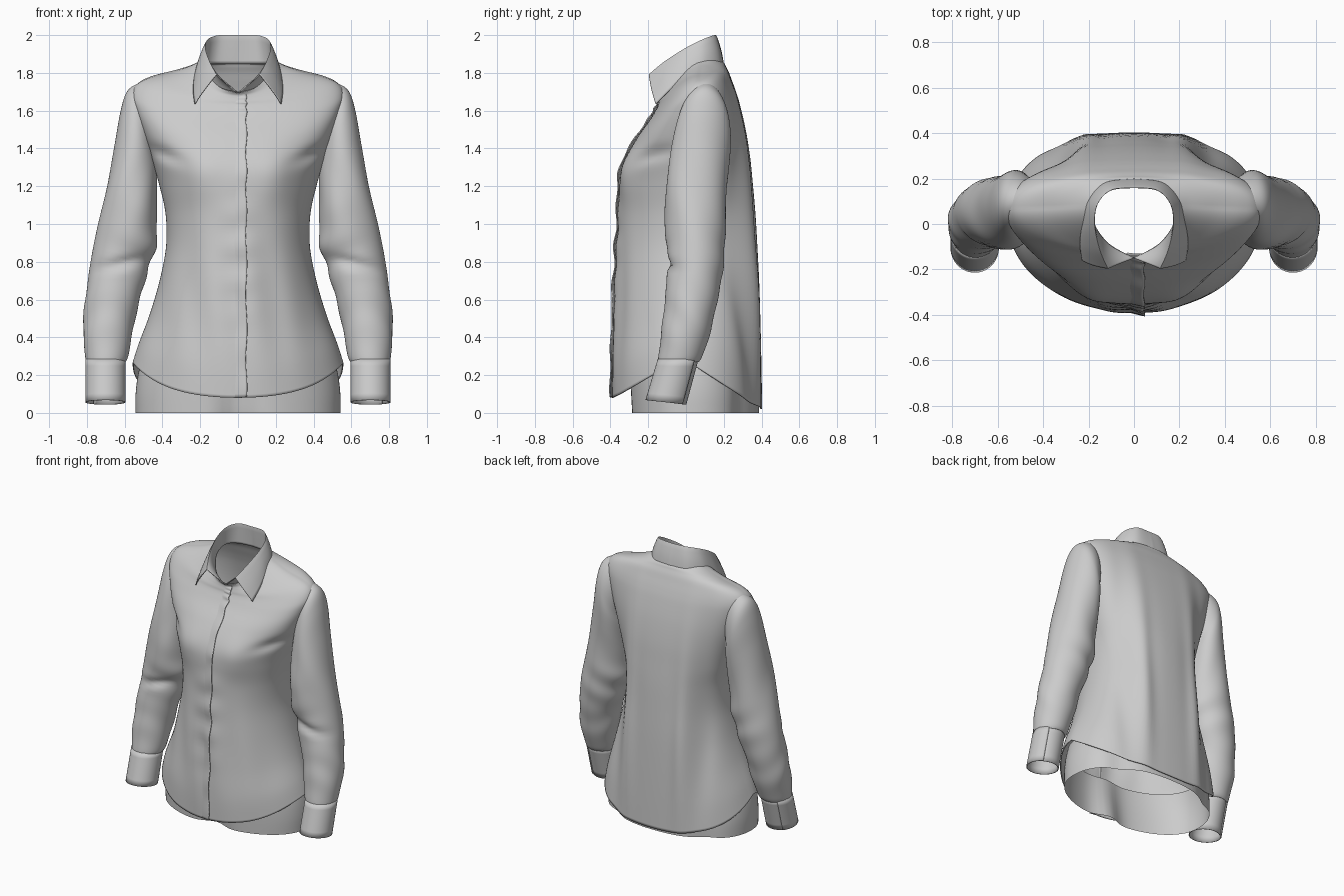
import bpy, math
from math import sin, cos, pi, exp

if "Cube" in bpy.data.objects:
    bpy.data.objects.remove(bpy.data.objects["Cube"])


def spline(rows, t):
    """Catmull-Rom interpolation through rows of numbers, t in 0..1."""
    n = len(rows) - 1
    i = min(int(t * n), n - 1)
    f = t * n - i
    a, b, c, d = (rows[max(0, min(n, i + j))] for j in (-1, 0, 1, 2))
    return [0.5 * (2 * q + (r - p) * f + (2 * p - 5 * q + 4 * r - s) * f * f
                   + (3 * q - p - 3 * r + s) * f ** 3)
            for p, q, r, s in zip(a, b, c, d)]


def gauss(v, w):
    return exp(-(v / w) ** 2)


def sheet(name, point, nu, nv, closed=True, thick=0.006, mirror=False):
    """Grid surface from point(u, v); u runs around, v runs along."""
    cols = nu if closed else nu + 1
    verts = [point(i / nu, j / nv) for j in range(nv + 1) for i in range(cols)]
    faces = []
    for j in range(nv):
        for i in range(nu):
            k = (i + 1) % cols
            faces.append((j * cols + i, j * cols + k,
                          (j + 1) * cols + k, (j + 1) * cols + i))
    me = bpy.data.meshes.new(name)
    me.from_pydata(verts, [], faces)
    ob = bpy.data.objects.new(name, me)
    bpy.context.collection.objects.link(ob)
    if mirror:
        ob.modifiers.new("mirror", 'MIRROR')
    if thick:
        s = ob.modifiers.new("thickness", 'SOLIDIFY')
        s.thickness, s.offset = thick, 0
    bpy.ops.object.select_all(action='DESELECT')
    bpy.context.view_layer.objects.active = ob
    ob.select_set(True)
    bpy.ops.object.shade_smooth_by_angle(angle=math.radians(50))
    return ob


# torso sections: half width, side y, side z, front y, front z, back y, back z
TORSO = [
    (.555, .02, .265, -.388, .08, .40, .02),
    (.525, .02, .36, -.39, .25, .397, .22),
    (.465, .03, .52, -.382, .45, .392, .45),
    (.412, .03, .70, -.372, .68, .385, .68),
    (.378, .03, .88, -.362, .88, .375, .88),
    (.38, .03, 1.05, -.355, 1.05, .365, 1.05),
    (.412, .04, 1.20, -.35, 1.20, .352, 1.20),
    (.45, .05, 1.33, -.33, 1.32, .337, 1.35),
    (.50, .06, 1.48, -.26, 1.45, .313, 1.50),
    (.545, .07, 1.61, -.19, 1.55, .283, 1.63),
    (.56, .07, 1.68, -.16, 1.60, .262, 1.70),
    (.535, .07, 1.735, -.145, 1.63, .24, 1.76),
    (.47, .07, 1.77, -.14, 1.65, .225, 1.80),
    (.35, .075, 1.80, -.135, 1.67, .21, 1.83),
    (.25, .08, 1.835, -.135, 1.685, .20, 1.85),
    (.19, .08, 1.865, -.145, 1.70, .18, 1.87)]


def front_power(v):
    """Flatter, boxier front across the upper chest."""
    return 1 - .22 * gauss(v - .58, .12)


def torso_at(a, v):
    hw, ys, zs, yf, zf, yb, zb = spline(TORSO, v)
    c, s = cos(a), sin(a)
    p = front_power(v) if s < 0 else .85
    x = hw * math.copysign(abs(c) ** p, c)
    w = abs(s) ** p
    if s < 0:
        y = ys + (yf - ys) * w
        z = zs + (zf - zs) * w * w * (2 - w)
        # bust, button-line puckers, waist drape and armpit folds
        y -= .022 * gauss(abs(x) - .2, .1) * gauss(z - 1.26, .13)
        y += .005 * sin(z * 34) * gauss(x, .09) * gauss(z - .85, .35)
        y += .006 * sin(x * 30 + z * 4) * gauss(z - .6, .35) * w
        d = z - 1.38 + .35 * (.42 - abs(x))
        y += .03 * gauss(d, .035) * gauss(abs(x) - .40, .09)
    else:
        y, z = ys + (yb - ys) * w, zs + (zb - zs) * w
        # hanging back panel with hollows either side
        k = gauss(z - .75, .65)
        y += (.03 * gauss(abs(x) - .22, .06)
              - .03 * gauss(abs(x) - .34, .06) * w) * k
    return x, y, z


sheet("shirt_body", lambda u, v: torso_at(2 * pi * u, v), 120, 100)


# button placket: flush on one side, raised wavy edge on the other
def placket(u, v):
    v = .002 + .99 * v
    hw = spline(TORSO, v)[0]
    e = min(1, (1 - v) * 4)
    x = -.03 + .075 * u + .004 * sin(v * 60) * u * e
    c = math.copysign(abs(x / hw) ** (1 / front_power(v)), x)
    px, py, pz = torso_at(-math.acos(c), v)
    return px, py + .004 - (.018 + .004 * sin(v * 75)) * u * e, pz


sheet("button_placket", placket, 6, 100, closed=False)

# sleeve sections: outer x, outer z, inner x, inner z, front y, back y
SLEEVE = [
    (.47, 1.752, .42, 1.45, .02, .18),
    (.53, 1.74, .43, 1.40, -.01, .21),
    (.585, 1.70, .435, 1.34, -.04, .228),
    (.618, 1.60, .43, 1.27, -.065, .234),
    (.65, 1.42, .43, 1.17, -.09, .225),
    (.692, 1.20, .432, 1.03, -.11, .21),
    (.737, 1.00, .44, .88, -.105, .205),
    (.777, .80, .475, .76, -.095, .195),
    (.805, .60, .525, .60, -.11, .165),
    (.817, .45, .56, .43, -.125, .13),
    (.807, .31, .585, .30, -.143, .085),
    (.80, .27, .60, .27, -.145, .064)]


def sleeve(u, v):
    xo, zo, xi, zi, yf, yb = spline(SLEEVE, v)
    c, s = cos(2 * pi * u), sin(2 * pi * u)
    f = (1 + c) / 2
    z = zi + (zo - zi) * f
    # elbow creases on the front, drag lines above the cuff
    r = 1 + .06 * sin(z * 30 - 5 * f) * gauss(z - .82, .14) * (1 - f)
    r -= .16 * gauss(z - .82 + .06 * f, .03) * max(0, -s) * gauss(c, .8)
    r += .025 * sin(z * 26 + 4 * s) * gauss(z - .5, .16)
    r += .02 * sin(8 * pi * u + z * 9) * gauss(z - 1.15, .25)
    x = (xo + xi) / 2 + (xo - xi) / 2 * c * r
    return x, (yf + yb) / 2 + (yb - yf) / 2 * s * r, z


sheet("sleeve", sleeve, 56, 80, mirror=True)


# cuff: overlapping wrapped band, tilted forward
def cuff(u, v):
    a = 2 * pi * u + .9
    r = .100 + .006 * u
    s = sin(a)
    return (.70 + r * cos(a), -.04 - .065 * v + (r + .003) * s,
            .285 - .229 * v - .012 * s * v)


sheet("cuff", cuff, 56, 6, closed=False, mirror=True)

# collar lines from centre back to front: neckline, fold and leaf edge
NECK = [(0, .172, 1.85), (.12, .152, 1.85), (.176, .09, 1.845),
        (.176, 0, 1.80), (.11, -.09, 1.725), (0, -.15, 1.695)]
FOLD = [(0, .16, 1.997), (.10, .15, 1.997), (.16, .09, 1.975),
        (.174, 0, 1.93), (.152, -.11, 1.86), (.115, -.195, 1.79)]
LEAF = [(0, .198, 1.845), (.13, .18, 1.845), (.205, .10, 1.835),
        (.228, 0, 1.79), (.236, -.085, 1.71), (.228, -.16, 1.635)]


def collar(u, v):
    n, f, l = (spline(r, u) for r in (NECK, FOLD, LEAF))
    if v < .5:
        return tuple(p + (q - p) * v * 2 for p, q in zip(n, f))
    w = v * 2 - 1
    b = 1 + .025 * sin(pi * w)
    x, y, z = (p + (q - p) * w for p, q in zip(f, l))
    return x * b, y * b, z


sheet("collar", collar, 40, 20, closed=False, mirror=True)

# hips showing below the hem, with a hollow between the thighs
HIPS = [(.542, -.30, .387, 0), (.542, -.305, .387, .1),
        (.53, -.31, .38, .2), (.505, -.31, .372, .3)]


def hips(u, v):
    hw, yf, yb, z = spline(HIPS, v)
    c, s = cos(2 * pi * u), sin(2 * pi * u)
    p = .92
    x = hw * math.copysign(abs(c) ** p, c)
    y = .02 + ((.02 - yf) if s < 0 else (yb - .02)) * math.copysign(abs(s) ** p, s)
    if s < 0:
        y += .06 * gauss(x, .1) * (1 - .5 * v)
    else:
        y -= .03 * gauss(abs(x) - .36, .08)
    return x, y, z


sheet("hips", hips, 96, 12, thick=0)
